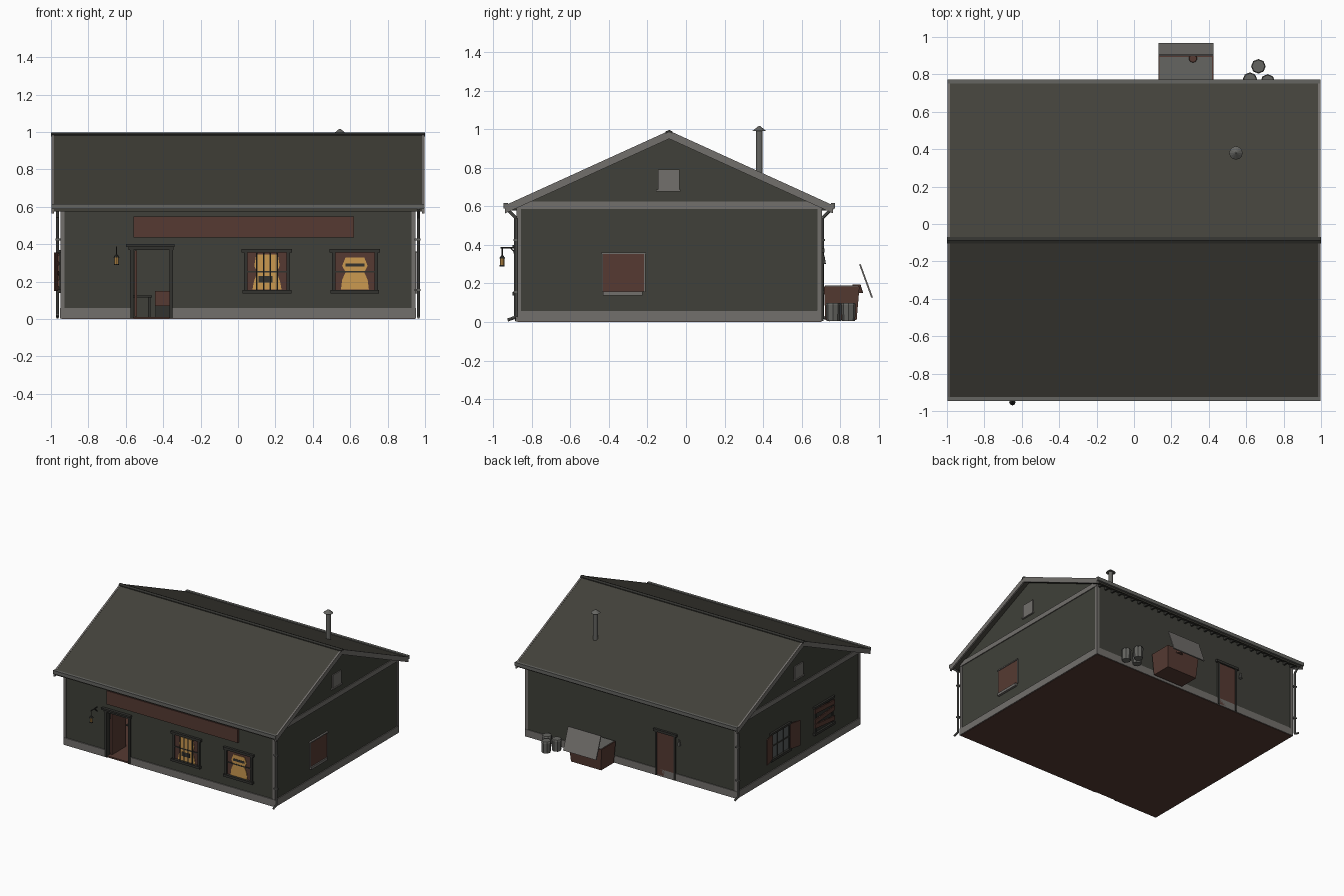
import bpy, bmesh, math
from mathutils import Vector

if "Cube" in bpy.data.objects:
    bpy.data.objects.remove(bpy.data.objects["Cube"])


def mat(name, r, g, b):
    m = bpy.data.materials.new(name)
    m.diffuse_color = (r, g, b, 1)
    m.use_nodes = True
    m.node_tree.nodes["Principled BSDF"].inputs["Base Color"].default_value = m.diffuse_color
    return m


WALL = mat("wall_grey_green", 0.050, 0.051, 0.041)
ROOF = mat("roof_dark", 0.055, 0.053, 0.042)
TRIM = mat("trim_grey", 0.17, 0.16, 0.15)
BROWN = mat("red_brown", 0.092, 0.042, 0.032)
DARK = mat("dark_frame", 0.032, 0.032, 0.028)
AMBER = mat("amber_glow", 0.60, 0.32, 0.08)
METAL = mat("metal_grey", 0.13, 0.13, 0.12)
GLASS = mat("window_grey", 0.10, 0.11, 0.11)


def finish(name, bm, m):
    bmesh.ops.recalc_face_normals(bm, faces=bm.faces)
    me = bpy.data.meshes.new(name)
    bm.to_mesh(me)
    bm.free()
    me.materials.append(m)
    ob = bpy.data.objects.new(name, me)
    bpy.context.collection.objects.link(ob)
    return ob


def box(name, x, y, z, m):
    return prism(name, [(y[0], z[0]), (y[1], z[0]), (y[1], z[1]), (y[0], z[1])], "x", x, m)


def prism(name, pts, axis, span, m):
    """Extrude a profile: axis x takes (y,z) points, axis y takes (x,z)."""
    bm = bmesh.new()
    to3 = (lambda p, t: (t, p[0], p[1])) if axis == "x" else (lambda p, t: (p[0], t, p[1]))
    a = [bm.verts.new(to3(p, span[0])) for p in pts]
    b = [bm.verts.new(to3(p, span[1])) for p in pts]
    bm.faces.new(a)
    bm.faces.new(b[::-1])
    n = len(pts)
    for i in range(n):
        bm.faces.new((a[i], b[i], b[(i + 1) % n], a[(i + 1) % n]))
    return finish(name, bm, m)


def rods(name, pts, r, m, n=8, r2=None):
    """Round bars joining a chain of points."""
    bm = bmesh.new()
    for p, q in zip(pts, pts[1:]):
        p, q = Vector(p), Vector(q)
        mx = (q - p).to_track_quat('Z', 'Y').to_matrix().to_4x4()
        mx.translation = (p + q) / 2
        bmesh.ops.create_cone(bm, cap_ends=True, segments=n, radius1=r,
                              radius2=r if r2 is None else r2, depth=(q - p).length, matrix=mx)
    return finish(name, bm, m)


XW, YF, YB, YC, T = 0.945, -0.875, 0.70, -0.0875, 0.03
RIDGE, SLOPE = 0.99, 0.455

# floor and plinth
box("floor", (-XW, XW), (YF, YB), (0, 0.012), BROWN)
DX0, DX1 = -0.56, -0.365
for i, (a, b) in enumerate(((-0.95, DX0), (DX1, 0.95))):
    box(f"front_plinth_{i}", (a, b), (YF - 0.008, YF + 0.02), (0.002, 0.06), TRIM)
box("back_plinth", (-0.95, 0.95), (YB - 0.02, YB + 0.006), (0.002, 0.06), TRIM)

# front wall around the door opening, and back wall
box("front_wall_left", (-XW, DX0), (YF, YF + T), (0.01, 0.61), WALL)
box("front_wall_right", (DX1, XW), (YF, YF + T), (0.01, 0.61), WALL)
box("front_wall_over_door", (DX0, DX1), (YF, YF + T), (0.37, 0.61), WALL)
box("back_wall", (-XW, XW), (YB - T, YB), (0.01, 0.61), WALL)

# side walls with gables, trim and vents
for s, side in ((1, "right"), (-1, "left")):
    gable = [(YF, 0.01), (YB, 0.01), (YB, 0.60), (YC, 0.965), (YF, 0.60)]
    prism(f"{side}_wall", gable, "x", (s * (XW - T), s * XW), WALL)
    out = (s * (XW - 0.005), s * (XW + 0.007))
    box(f"{side}_plinth", out, (YF - 0.006, YB + 0.006), (0.002, 0.058), TRIM)
    box(f"{side}_gable_band", out, (YF - 0.003, YB + 0.003), (0.587, 0.625), TRIM)
    for y, d, end in ((YF, 1, "front"), (YB, -1, "back")):
        box(f"{side}_{end}_corner_board", (s * (XW - 0.018), s * (XW + 0.005)),
            (y - d * 0.005, y + d * 0.018), (0.058, 0.59), TRIM)
    box(f"{side}_vent", (s * XW, s * (XW + 0.008)), (-0.145, -0.035), (0.685, 0.79), TRIM)
    box(f"{side}_vent_sill", (s * XW, s * (XW + 0.014)), (-0.155, -0.028), (0.676, 0.686), TRIM)


# roof chevron, rake boards, ridge cap
def chevron(half, top, thick):
    e = top - half * SLOPE
    return [(YC - half, e), (YC, top), (YC + half, e),
            (YC + half, e - thick), (YC, top - thick), (YC - half, e - thick)]


prism("roof", chevron(0.845, RIDGE, 0.03), "x", (-0.985, 0.985), ROOF)
for s in (-1, 1):
    prism("rake_board", chevron(0.85, RIDGE + 0.002, 0.042), "x", (s * 0.985, s * 0.998), TRIM)
prism("ridge_cap", chevron(0.018, RIDGE + 0.006, 0.012), "x", (-1, 1), DARK)

# gutters and rafter tails
for y, d, end in ((-0.928, -1, "front"), (0.755, 1, "back")):
    box(f"{end}_gutter", (-0.998, 0.998), (y - 0.004 * d, y + 0.018 * d), (0.588, 0.616), METAL)
    wall = YF if d < 0 else YB
    for i in range(30):
        x = -0.93 + i * 1.86 / 29
        box(f"{end}_rafter_tail", (x - 0.007, x + 0.007), (wall, y - 0.006 * d), (0.578, 0.602), DARK)

# downspouts at two opposite corners
for sx, y, d in ((1, YF, -1), (-1, YB, 1)):
    x, w = sx * 0.965, y + d * 0.008
    rods("downspout", [(x, y + d * 0.06, 0.592), (x, w, 0.54), (x, w, 0.025), (x, y + d * 0.05, 0.01)],
         0.008, METAL)
    for z in (0.15, 0.42):
        box("spout_bracket", (sx * XW, sx * 0.976), (w - 0.012, w + 0.012), (z, z + 0.01), METAL)

# stove pipe
rods("stove_pipe", [(0.545, 0.38, 0.75), (0.545, 0.38, 0.995)], 0.018, METAL, 12)
rods("stove_pipe_cap", [(0.545, 0.38, 0.99), (0.545, 0.38, 1.016)], 0.036, METAL, 12, 0.004)

# front sign board
box("sign_board", (-0.56, 0.62), (YF - 0.014, YF), (0.437, 0.547), BROWN)

# front door frame, door swung inward, furniture inside
for x in (DX0 - 0.008, DX1 + 0.008):
    box("front_door_jamb", (x - 0.01, x + 0.01), (YF - 0.013, YF + T), (0.005, 0.375), DARK)
box("front_door_head", (-0.585, -0.345), (YF - 0.014, YF + 0.01), (0.37, 0.388), DARK)
box("front_door_cornice", (-0.60, -0.34), (YF - 0.024, YF), (0.386, 0.40), DARK)
box("front_door", (DX0 + 0.006, DX0 + 0.02), (YF + T, YF + 0.21), (0.014, 0.365), BROWN)
box("table_top", (-0.62, -0.46), (-0.55, -0.40), (0.115, 0.125), DARK)
for x in (-0.61, -0.48):
    box("table_leg", (x, x + 0.012), (-0.48, -0.468), (0.012, 0.115), DARK)
box("counter", (-0.445, -0.25), (-0.45, -0.30), (0.07, 0.15), BROWN)
box("counter_base", (-0.44, -0.26), (-0.44, -0.31), (0.012, 0.07), DARK)

# front windows: brown curtains round a glowing opening, frame and bars
for k, xc in enumerate((0.155, 0.625)):
    n = f"front_window_{k}"
    box(n + "_curtain", (xc - 0.11, xc + 0.11), (YF - 0.003, YF), (0.155, 0.355), BROWN)
    half = [(0.078, 0.157), (0.07, 0.20), (0.052, 0.25), (0.068, 0.285), (0.058, 0.345)]
    if k:
        half = [(0.075, 0.157), (0.068, 0.21), (0.05, 0.25), (0.068, 0.285), (0.05, 0.33)]
    poly = [(xc + a, z) for a, z in half] + [(xc - a, z) for a, z in reversed(half)]
    prism(n + "_glow", poly, "y", (YF - 0.006, YF - 0.003), AMBER)
    for s in (-1, 1):
        box(n + "_side", (xc + s * 0.105, xc + s * 0.123), (YF - 0.013, YF), (0.15, 0.36), DARK)
    box(n + "_head", (xc - 0.135, xc + 0.135), (YF - 0.02, YF), (0.355, 0.375), DARK)
    box(n + "_sill", (xc - 0.13, xc + 0.13), (YF - 0.024, YF), (0.137, 0.156), DARK)
    box(n + "_rail", (xc - 0.107, xc + 0.107), (YF - 0.009, YF), (0.25, 0.258), DARK)
    if k == 0:
        for dx in (-0.055, -0.018, 0.018, 0.055):
            rods(n + "_bar", [(xc + dx, YF - 0.012, 0.155), (xc + dx, YF - 0.012, 0.355)], 0.004, DARK, 6)
        box(n + "_silhouette", (xc - 0.045, xc + 0.03), (YF - 0.008, YF - 0.005), (0.195, 0.23), DARK)
    else:
        box(n + "_silhouette", (xc - 0.05, xc + 0.05), (YF - 0.008, YF - 0.005), (0.28, 0.298), DARK)

# hanging lantern by the door
LX, LY = -0.65, -0.953
rods("lantern_bracket", [(LX, YF, 0.385), (LX, LY - 0.008, 0.385)], 0.004, DARK, 6)
rods("lantern_brace", [(LX, YF, 0.35), (LX, YF - 0.035, 0.383)], 0.003, DARK, 6)
rods("lantern_hook", [(LX, LY, 0.385), (LX, LY, 0.335)], 0.003, DARK, 6)
rods("lantern_cap", [(LX, LY, 0.328), (LX, LY, 0.345)], 0.017, DARK, 8, 0.005)
rods("lantern_glass", [(LX, LY, 0.294), (LX, LY, 0.328)], 0.011, AMBER, 8)
rods("lantern_base", [(LX, LY, 0.288), (LX, LY, 0.295)], 0.013, DARK, 8)

# right side boarded window
box("right_window_board", (XW, XW + 0.008), (-0.43, -0.217), (0.157, 0.355), BROWN)
box("right_window_head", (XW, XW + 0.014), (-0.44, -0.208), (0.352, 0.361), TRIM)
box("right_window_sill", (XW, XW + 0.018), (-0.43, -0.225), (0.137, 0.158), TRIM)
for y in (-0.436, -0.217):
    box("right_window_side", (XW, XW + 0.010), (y, y + 0.006), (0.155, 0.355), TRIM)

# left side windows: one with open shutters, one boarded with planks
for k, yc in enumerate((0.147, -0.41)):
    n = f"left_window_{k}"
    box(n + "_pane", (-XW - 0.004, -XW), (yc - 0.11, yc + 0.11), (0.155, 0.355), DARK if k else GLASS)
    box(n + "_head", (-XW - 0.016, -XW), (yc - 0.13, yc + 0.13), (0.352, 0.368), DARK)
    box(n + "_sill", (-XW - 0.02, -XW), (yc - 0.13, yc + 0.13), (0.138, 0.157), DARK)
    for s in (-1, 1):
        box(n + "_side", (-XW - 0.011, -XW), (yc + s * 0.103, yc + s * 0.118), (0.155, 0.355), DARK)
        if k == 0:
            sh = box("shutter", (-0.008, 0), (0, s * 0.10), (0.15, 0.355), BROWN)
            sh.location = (-XW - 0.006, yc + s * 0.118, 0)
            sh.rotation_euler = (0, 0, s * math.radians(14))
    if k == 0:
        for dy in (-0.038, 0.038):
            box(n + "_mullion", (-XW - 0.009, -XW), (yc + dy - 0.005, yc + dy + 0.005), (0.155, 0.355), DARK)
        box(n + "_rail", (-XW - 0.009, -XW), (yc - 0.105, yc + 0.105), (0.25, 0.26), DARK)
    else:
        for i, z in enumerate((0.185, 0.245, 0.31)):
            t = (0.012, -0.01, 0.006)[i]
            plank = [(yc - 0.125, z - t), (yc + 0.125, z + t), (yc + 0.125, z + t + 0.035), (yc - 0.125, z - t + 0.035)]
            prism("window_plank", plank, "x", (-XW - 0.02, -XW - 0.011), BROWN)

# back door and wall lamp
box("back_door", (-0.385, -0.235), (YB, YB + 0.006), (0.012, 0.36), BROWN)
for x in (-0.40, -0.235):
    box("back_door_jamb", (x, x + 0.015), (YB, YB + 0.013), (0.005, 0.365), DARK)
box("back_door_head", (-0.415, -0.205), (YB, YB + 0.018), (0.36, 0.38), DARK)
rods("back_lamp", [(-0.436, YB + 0.012, 0.30), (-0.436, YB + 0.012, 0.345)], 0.014, METAL, 8, 0.006)

# dumpster with loose lid
dump = box("dumpster", (0.13, 0.425), (0.715, 0.90), (0.01, 0.185), BROWN)
for v in dump.data.vertices:
    if v.co.z < 0.1:
        v.co.x += 0.012 if v.co.x < 0.2 else -0.012
        v.co.y += 0.008 if v.co.y < 0.8 else -0.015
box("dumpster_fill", (0.137, 0.418), (0.72, 0.894), (0.18, 0.188), METAL)
rods("trash_bag", [(0.315, 0.885, 0.15), (0.315, 0.885, 0.195)], 0.034, BROWN, 10, 0.02)
prism("dumpster_lid", [(0.898, 0.298), (0.906, 0.300), (0.969, 0.128), (0.961, 0.125)], "x", (0.13, 0.425), TRIM)

# trash cans
for x, y in ((0.665, 0.843), (0.62, 0.772), (0.715, 0.762)):
    rods("trash_can", [(x, y, 0.005), (x, y, 0.088)], 0.034, METAL, 8, 0.037)
    rods("trash_can_lid", [(x, y, 0.088), (x, y, 0.098)], 0.039, METAL, 8, 0.034)
